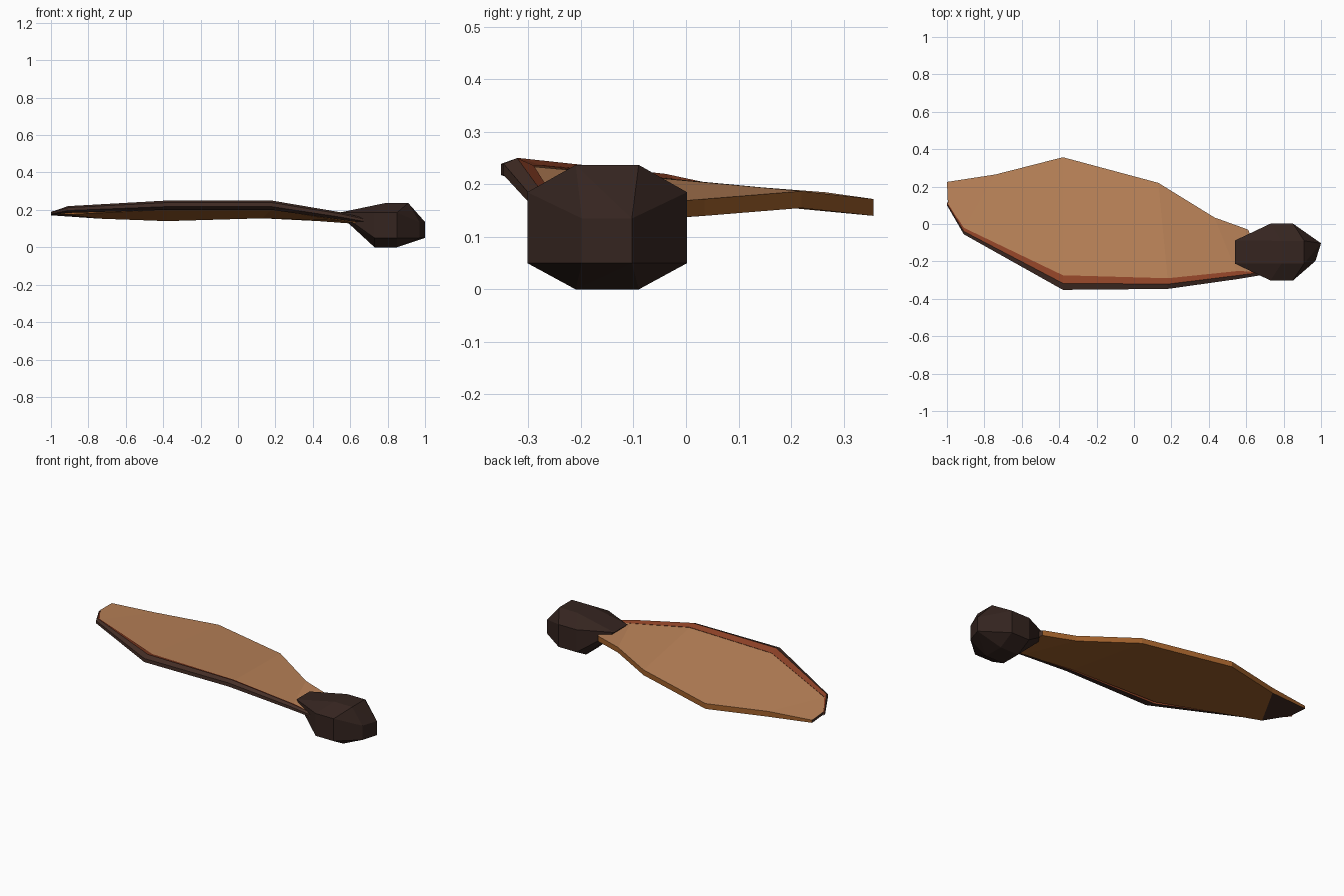
import bpy, bmesh

if "Cube" in bpy.data.objects:
    bpy.data.objects.remove(bpy.data.objects["Cube"])


def mat(name, r, g, b):
    m = bpy.data.materials.new(name)
    m.diffuse_color = (r, g, b, 1)
    m.use_nodes = True
    m.node_tree.nodes["Principled BSDF"].inputs["Base Color"].default_value = m.diffuse_color
    return m


TAN = mat("tan", 0.50, 0.23, 0.10)
ORANGE = mat("orange_brown", 0.36, 0.12, 0.025)
RUST = mat("rust", 0.27, 0.055, 0.02)
BARK = mat("bark", 0.06, 0.028, 0.02)
SHELL = mat("shell", 0.035, 0.018, 0.014)


def finish(name, bm, mats):
    bmesh.ops.recalc_face_normals(bm, faces=bm.faces[:])
    me = bpy.data.meshes.new(name)
    bm.to_mesh(me)
    bm.free()
    for m in mats:
        me.materials.append(m)
    ob = bpy.data.objects.new(name, me)
    bpy.context.collection.objects.link(ob)
    return ob


def loft(name, rings, mats, slots, caps):
    """Skin closed rings; slots[j] is the material of strip j."""
    bm = bmesh.new()
    vs = [[bm.verts.new(p) for p in r] for r in rings]
    n = len(rings[0])
    for a, b in zip(vs, vs[1:]):
        for j in range(n):
            k = (j + 1) % n
            bm.faces.new((a[j], a[k], b[k], b[j])).material_index = slots[j]
    for end in (vs[0], vs[-1]):
        bm.faces.new(end).material_index = caps
    return finish(name, bm, mats)


# Thin wing blade: front and back edge points per station (top surface)
front = [(-0.995, 0.11, 0.192), (-0.91, -0.025, 0.207), (-0.38, -0.275, 0.234),
         (0.18, -0.295, 0.234), (0.55, -0.26, 0.175), (0.70, -0.25, 0.152)]
back = [(-1.0, 0.225, 0.187), (-0.74, 0.265, 0.185), (-0.38, 0.357, 0.172),
        (0.13, 0.22, 0.187), (0.43, 0.035, 0.172), (0.61, -0.03, 0.168)]
T = 0.032
rings = []
for i, (f, b) in enumerate(zip(front, back)):
    t = 0.016 if i == 0 else T
    rings.append([f, b, (b[0], b[1], b[2] - t), (f[0], f[1], f[2] - t)])
blade = loft("wing_blade", rings, [TAN, ORANGE, BARK], [0, 1, 1, 1], 2)
blade.data.polygons[2].material_index = 2  # dark underside at the tip

# Stiff rib along the leading edge: outer x, y, ridge z, width, height
rib = [(-1.0, 0.10, 0.188, 0.02, 0.016), (-0.91, -0.055, 0.220, 0.035, 0.036),
       (-0.38, -0.352, 0.250, 0.078, 0.050), (0.18, -0.347, 0.250, 0.057, 0.050),
       (0.55, -0.295, 0.187, 0.043, 0.040), (0.70, -0.27, 0.150, 0.03, 0.025)]
rings = [[(x, y, z - 0.65 * h), (x, y, z - 0.22 * h), (x, y + 0.45 * w, z),
          (x, y + w, z - 0.28 * h), (x, y + 0.8 * w, z - h)]
         for x, y, z, w, h in rib]
loft("leading_rib", rings, [BARK, RUST], [0, 0, 1, 1, 0], 0)

# Faceted seed: convex hull around mirrored corner points (x, half width, z)
corners = [(0.79, 0.06, 0.237), (0.91, 0.06, 0.237), (0.54, 0.062, 0.185),
           (0.60, 0.062, 0.12), (0.73, 0.152, 0.185), (0.85, 0.152, 0.185),
           (0.73, 0.152, 0.05), (0.85, 0.152, 0.05),
           (0.73, 0.06, 0.0), (0.85, 0.06, 0.0)]
pts = [(x, -0.15 + s * w, z) for x, w, z in corners for s in (-1, 1)]
pts += [(x, y, z) for x, y in ((0.97, -0.198), (1.0, -0.103)) for z in (0.05, 0.135)]
bm = bmesh.new()
for p in pts:
    bm.verts.new(p)
bmesh.ops.convex_hull(bm, input=bm.verts[:])
bmesh.ops.dissolve_limit(bm, angle_limit=0.03, verts=bm.verts[:], edges=bm.edges[:])
finish("seed", bm, [SHELL])
